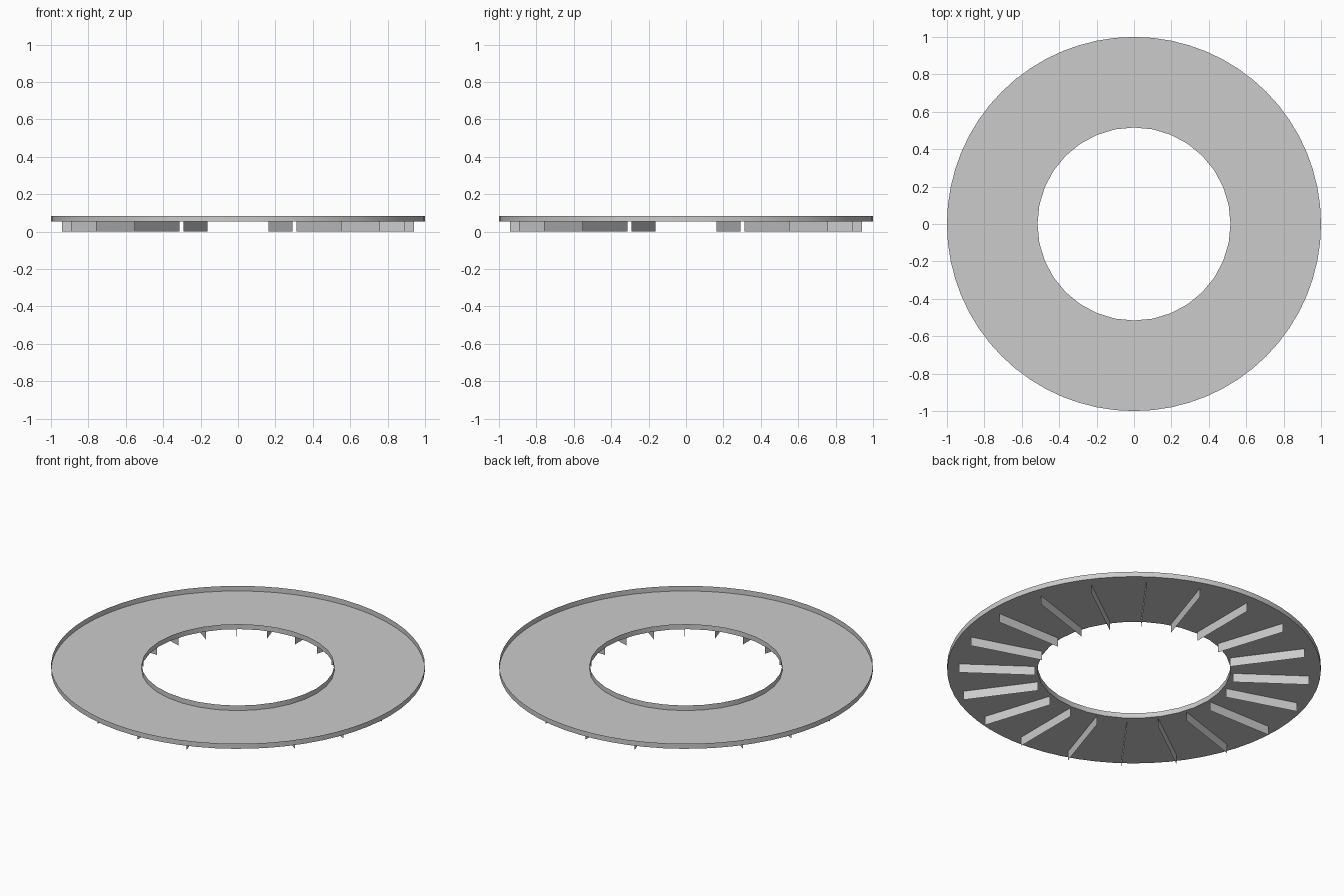
import bpy, bmesh, math
from mathutils import Matrix, Vector

cube = bpy.data.objects.get("Cube")
if cube:
    bpy.data.objects.remove(cube, do_unlink=True)

OUTER_R, INNER_R = 1.0, 0.516
FLOOR_Z, RIM_TOP = 0.053, 0.083
FIN_START, FIN_END, FIN_COUNT = 0.53, 0.94, 20

grey = bpy.data.materials.new("plain_grey")
grey.use_nodes = True
colour = (0.6, 0.6, 0.6, 1)
grey.diffuse_color = colour
grey.node_tree.nodes["Principled BSDF"].inputs["Base Color"].default_value = colour


def finish(bm, name):
    mesh = bpy.data.meshes.new(name)
    bm.to_mesh(mesh)
    bm.free()
    mesh.materials.append(grey)
    obj = bpy.data.objects.new(name, mesh)
    bpy.context.collection.objects.link(obj)
    return obj


# Open ring tray: annular sheet floor with thin rims raised on both edges
bm = bmesh.new()
for radius, sides in ((OUTER_R, 64), (INNER_R, 32)):
    bmesh.ops.create_circle(bm, segments=sides, radius=radius,
                            matrix=Matrix.Translation((0, 0, FLOOR_Z)))
borders = bm.edges[:]
bmesh.ops.bridge_loops(bm, edges=borders)
rims = bmesh.ops.extrude_edge_only(bm, edges=borders)
top = [g for g in rims["geom"] if isinstance(g, bmesh.types.BMVert)]
bmesh.ops.translate(bm, verts=top, vec=(0, 0, RIM_TOP - FLOOR_Z))
bmesh.ops.recalc_face_normals(bm, faces=bm.faces[:])
ring = finish(bm, "ring_tray")
bpy.ops.object.select_all(action="DESELECT")
ring.select_set(True)
bpy.context.view_layer.objects.active = ring
bpy.ops.object.shade_smooth_by_angle(angle=math.radians(30))

# Radial sheet fins hanging under the tray
bm = bmesh.new()
for i in range(FIN_COUNT):
    turn = Matrix.Rotation(i * math.tau / FIN_COUNT, 3, "Z")
    corners = ((FIN_START, 0), (FIN_END, 0),
               (FIN_END, FLOOR_Z), (FIN_START, FLOOR_Z))
    bm.faces.new([bm.verts.new(turn @ Vector((r, 0, z))) for r, z in corners])
finish(bm, "radial_fins")
